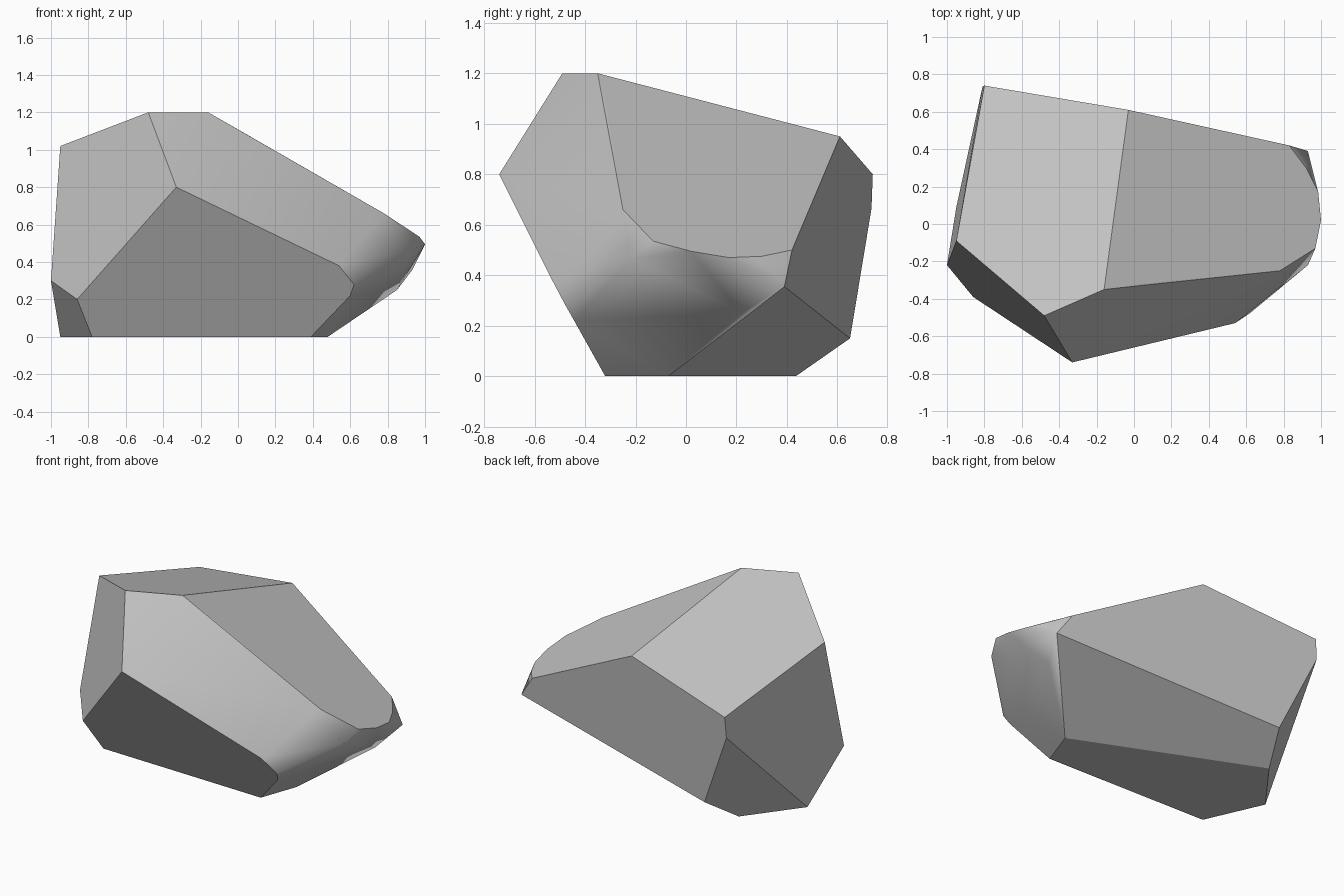
import bpy
import bmesh
import math
from mathutils import Vector

default_cube = bpy.data.objects.get("Cube")
if default_cube:
    bpy.data.objects.remove(default_cube, do_unlink=True)


def make_material(name, colour):
    material = bpy.data.materials.new(name)
    material.use_nodes = True
    material.diffuse_color = colour
    shader = material.node_tree.nodes["Principled BSDF"]
    shader.inputs["Base Color"].default_value = colour
    shader.inputs["Roughness"].default_value = 0.9
    return material


# Corners of the boulder, grouped by region
crown = [(-.48, -.49, 1.2), (-.16, -.35, 1.2), (-.03, .61, .95),
         (-.8, .74, .8), (-.95, -.09, 1.02)]
left_flank = [(-1, -.22, .3), (-.86, -.39, .2), (-.81, .735, .665), (-.59, .65, .15)]
base = [(-.78, -.29, 0), (.39, -.32, 0), (.48, -.07, 0), (-.69, .435, 0), (-.95, .09, 0)]
front_rim = [(-.33, -.74, .8), (.54, -.53, .38), (.62, -.477, .28), (.6, -.443, .22)]
slope_rim = [(.05, -.32, 1.08), (.235, -.31, .97), (.78, -.25, .66), (.97, -.13, .535),
             (1, .02, .495), (.985, .17, .47), (.92, .3, .475), (.83, .42, .5)]
nose = [(.93, -.22, .465), (.93, .39, .355), (.85, .22, .25)]


def is_worn(face):
    """The worn slab and the nose face +x without lying on the upper slope."""
    return face.normal.x > .26 and face.normal.z < .75


def build_boulder(name, points, material):
    bm = bmesh.new()
    for point in points:
        bm.verts.new(Vector(point))

    # Wrap the corners in a convex skin
    hull = bmesh.ops.convex_hull(bm, input=bm.verts[:])
    spare = {v for v in hull["geom_interior"] + hull["geom_unused"]
             if isinstance(v, bmesh.types.BMVert)}
    bmesh.ops.delete(bm, geom=list(spare), context="VERTS")
    bmesh.ops.recalc_face_normals(bm, faces=bm.faces[:])
    bm.normal_update()

    # Merge the triangles of each broken, flat facet
    flat_edges = [e for e in bm.edges if not any(is_worn(f) for f in e.link_faces)]
    bmesh.ops.dissolve_limit(bm, angle_limit=math.radians(8),
                             verts=[], edges=flat_edges)
    bm.normal_update()

    # Smooth the worn side, keep the broken facets crisp
    for face in bm.faces:
        face.smooth = is_worn(face)
    for edge in bm.edges:
        edge.smooth = all(f.smooth for f in edge.link_faces)

    mesh = bpy.data.meshes.new(name)
    bm.to_mesh(mesh)
    bm.free()
    mesh.materials.append(material)
    boulder = bpy.data.objects.new(name, mesh)
    bpy.context.collection.objects.link(boulder)
    return boulder


stone = make_material("stone_grey", (.56, .56, .56, 1))
build_boulder("boulder", crown + left_flank + base + front_rim + slope_rim + nose, stone)
